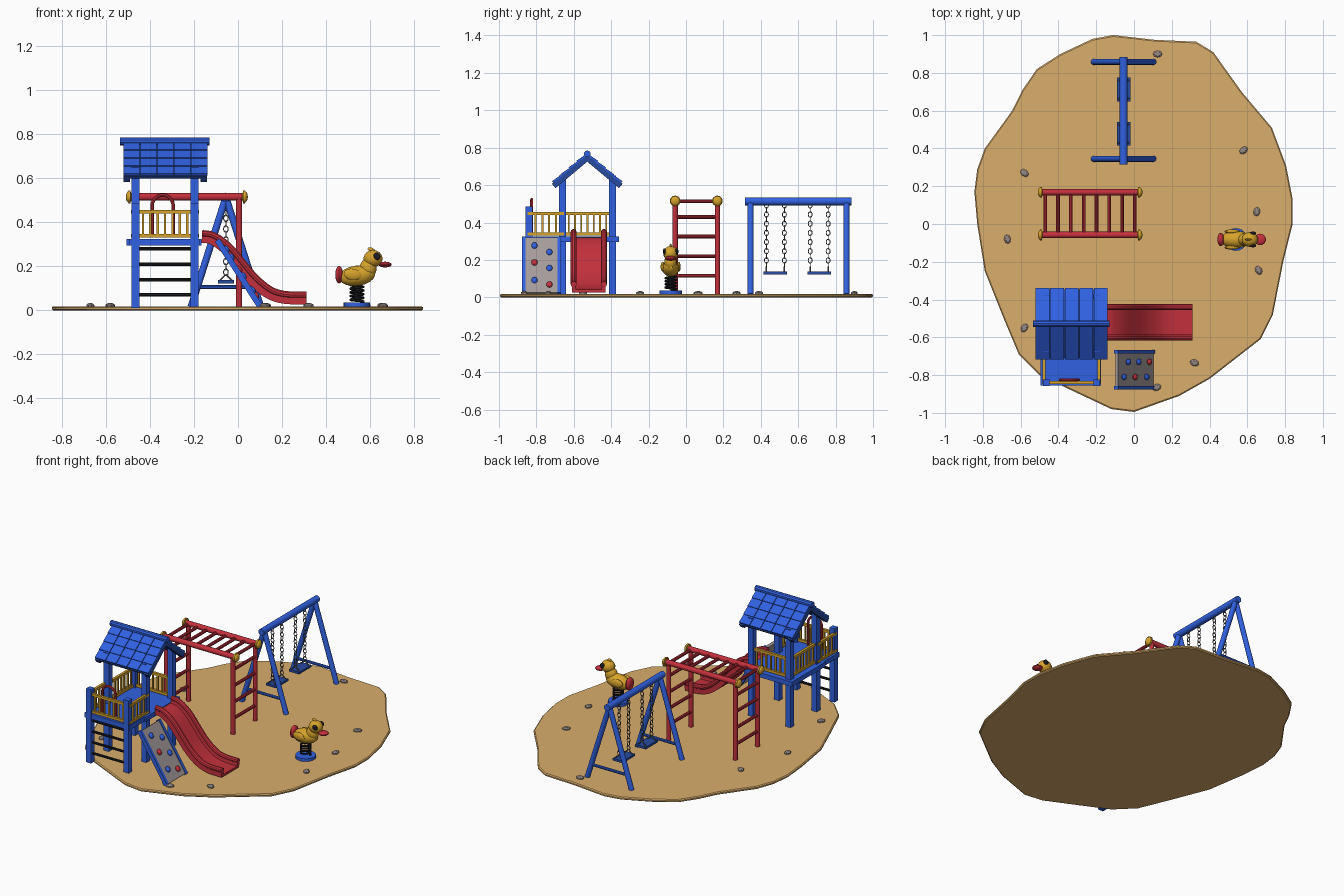
import bpy, bmesh, math
from math import sin, cos, pi, radians
from mathutils import Vector, Matrix

if "Cube" in bpy.data.objects:
    bpy.data.objects.remove(bpy.data.objects["Cube"])

COL = dict(sand=(.70, .42, .15), blue=(.03, .12, .75), red=(.55, .03, .045), yellow=(.68, .37, .025),
           black=(.012, .012, .016), panel=(.38, .33, .33), stone=(.3, .25, .23), navy=(.02, .07, .35),
           steel=(.16, .16, .18))
MATS = {}
for k, c in COL.items():
    MATS[k] = bpy.data.materials.new(k)
    MATS[k].diffuse_color = (*c, 1)


def finish(name, bm, mat, angle=35):
    bmesh.ops.recalc_face_normals(bm, faces=bm.faces)
    me = bpy.data.meshes.new(name)
    bm.to_mesh(me)
    bm.free()
    me.materials.append(MATS[mat])
    me.polygons.foreach_set("use_smooth", [True] * len(me.polygons))
    me.set_sharp_from_angle(angle=radians(angle))
    bpy.context.collection.objects.link(bpy.data.objects.new(name, me))


def box(bm, c, s, rot=None):
    m = Matrix.Translation(c) @ (rot or Matrix()) @ Matrix.Diagonal((*s, 1))
    bmesh.ops.create_cube(bm, size=1, matrix=m)


def ball(bm, c, r, rot=None, u=14, v=9):
    m = Matrix.Translation(c) @ (rot or Matrix()) @ Matrix.Diagonal((*r, 1))
    bmesh.ops.create_uvsphere(bm, u_segments=u, v_segments=v, radius=1, matrix=m)


def circle(r, n, cu=0, cv=0):
    return [(cu + r * cos(2 * pi * i / n), cv + r * sin(2 * pi * i / n)) for i in range(n)]


def sweep(bm, path, sec, side, closed=False):
    """Sweep a cross-section along a path; side is the section's first axis."""
    p = [Vector(q) for q in path]
    n, m, rings = len(p), len(sec), []
    for i in range(n):
        a, b = (p[i - 1], p[(i + 1) % n]) if closed else (p[max(i - 1, 0)], p[min(i + 1, n - 1)])
        t = (b - a).normalized()
        s = Vector(side)
        s = (s - t * s.dot(t)).normalized()
        w = t.cross(s)
        rings.append([bm.verts.new(p[i] + s * u + w * v) for u, v in sec])
    for i in range(n if closed else n - 1):
        A, B = rings[i], rings[(i + 1) % n]
        for j in range(m):
            bm.faces.new((A[j], A[(j + 1) % m], B[(j + 1) % m], B[j]))
    if not closed:
        bm.faces.new(rings[0])
        bm.faces.new(rings[-1])


def rod(bm, a, b, r, n=12):
    d = Vector(b) - Vector(a)
    sweep(bm, [a, b], circle(r, n), (0, 0, 1) if abs(d.z) < .5 * d.length else (0, 1, 0))


# sand island
OUT = [(-.11, 1), (.11, .975), (.33, .965), (.42, .91), (.57, .70), (.73, .51), (.805, .31), (.84, .13), (.84, 0),
       (.79, -.2), (.735, -.48), (.67, -.61), (.40, -.82), (.24, -.91), (0, -.995), (-.12, -.98), (-.29, -.90),
       (-.5, -.80), (-.61, -.69), (-.69, -.5), (-.79, -.25), (-.83, 0), (-.845, .17), (-.83, .29), (-.79, .40),
       (-.645, .6), (-.59, .71), (-.515, .82), (-.39, .90), (-.22, .98)]
bm = bmesh.new()
rings = [[bm.verts.new((x * k, y * k, z)) for x, y in OUT] for k, z in ((.993, 0), (1, .005), (1, .013), (.993, .018))]
for A, B in zip(rings, rings[1:]):
    for j in range(len(OUT)):
        bm.faces.new((A[j - 1], A[j], B[j], B[j - 1]))
bm.faces.new(rings[0])
bm.faces.new(rings[-1])
finish("sand_ground", bm, "sand")

# pebbles
bm = bmesh.new()
for i, (x, y) in enumerate([(.125, .90), (.58, .39), (.65, .065), (.66, -.245), (.32, -.735), (.12, -.865),
                            (-.58, -.55), (-.67, -.08), (-.58, .27)]):
    ball(bm, (x, y, .021), (.026, .019, .013), Matrix.Rotation(i * .7, 4, 'Z'), 8, 5)
finish("pebbles", bm, "stone", 20)

# tower posts and decks
XL, XR, YF, YM, YB = -.465, -.197, -.84, -.66, -.393
bm = bmesh.new()
for x in (XL, XR):
    for y, h in ((YF, .485), (YM, .65), (YB, .65)):
        box(bm, (x, y, h / 2 + .005), (.036, .036, h - .01))
finish("tower_posts", bm, "blue")
bm = bmesh.new()
box(bm, (-.335, -.53, .31), (.34, .345, .03))
box(bm, (-.335, -.775, .31), (.32, .16, .03))
finish("tower_decks", bm, "blue")

# ladder rungs
bm = bmesh.new()
for z in (.07, .14, .21, .28):
    rod(bm, (XL, YF, z), (XR, YF, z), .008, 8)
finish("ladder_rungs", bm, "black")

# railings
bm = bmesh.new()
for a, b, n in (((XL, YF), (XR, YF), 8), ((XL - .012, YF), (XL - .012, YM), 5), ((XR + .012, YF), (XR + .012, YM), 5),
                ((XL, YM), (XL, YB), 8), ((XL, YB), (XR, YB), 8)):
    A, B = Vector((*a, 0)), Vector((*b, 0))
    d = B - A
    for z in (.338, .448):
        box(bm, (A + B) / 2 + Vector((0, 0, z)), (abs(d.x) + .016, abs(d.y) + .016, .016))
    for i in range(1, n):
        box(bm, A + d * i / n + Vector((0, 0, .393)), (.01, .01, .11))
finish("railings", bm, "yellow")

# red arch handle on the front rail
bm = bmesh.new()
arc = [(-.342 + .048 * cos(a), -.825, .475 + .048 * sin(a)) for a in [pi * i / 12 for i in range(13)]]
sweep(bm, [(-.294, -.825, .33)] + arc + [(-.39, -.825, .33)], circle(.008, 8), (0, 1, 0))
finish("arch_handle", bm, "red")

# gable roof: rafters, boards, overlapping tiles, ridge
slabs, tiles = bmesh.new(), bmesh.new()
RY, RZ, L = -.528, .755, .235
ang = math.atan2(.15, .18)
for s in (-1, 1):
    rot = Matrix.Rotation(-s * ang, 4, 'X')
    at = lambda t, h: Vector((0, RY + s * (t * cos(ang) + h * sin(ang)), RZ - t * sin(ang) + h * cos(ang)))
    box(slabs, at(L / 2, -.003) + Vector((-.33, 0, 0)), (.375, L, .012), rot)
    for x in (-.505, -.155):
        box(slabs, at(L / 2, -.008) + Vector((x, 0, 0)), (.03, L + .01, .03), rot)
    for r in range(4):
        tilt = Matrix.Rotation(-s * (ang - .09), 4, 'X')
        for c in range(5):
            box(tiles, at(.03 + r * .057, .010) + Vector((-.33 + (c - 2) * .077, 0, 0)), (.073, .06, .010), tilt)
finish("roof_boards", slabs, "navy")
finish("roof_tiles", tiles, "blue")
bm = bmesh.new()
rod(bm, (-.535, RY, .767), (-.13, RY, .767), .018, 10)
finish("roof_ridge", bm, "blue")

# slide: trough with round side rails
ctrl = [Vector((x, -.52, z)) for x, z in ((-.21, .316), (-.165, .315), (-.12, .307), (-.06, .262), (0, .19),
                                         (.06, .12), (.135, .062), (.21, .039), (.31, .036), (.36, .036))]
path = []
for a, b, c, d in zip(ctrl, ctrl[1:], ctrl[2:], ctrl[3:]):
    for k in range(4):
        t = k / 4
        path.append(.5 * (2 * b + (c - a) * t + (2 * a - 5 * b + 4 * c - d) * t * t + (3 * b - a - 3 * c + d) * t ** 3))
path.append(ctrl[-2])
bm = bmesh.new()
sweep(bm, path, [(-.09, -.009), (-.09, .035), (-.072, .035), (-.068, .005), (.068, .005), (.072, .035), (.09, .035),
                 (.09, -.009)], (0, 1, 0))
for s in (-1, 1):
    sweep(bm, path, circle(.016, 10, s * .081, .034), (0, 1, 0))
finish("slide", bm, "red")

# climbing wall
top, bot = Vector((-.092, 0, .315)), Vector((.097, 0, .022))
d = bot - top
tilt = Matrix.Rotation(math.atan2(-d.z, d.x), 4, 'Y')
nrm = Vector((-d.z, 0, d.x)).normalized()
mid = (top + bot) / 2
bm = bmesh.new()
box(bm, mid + Vector((0, -.772, 0)), (d.length, .19, .016), tilt)
finish("climbing_panel", bm, "panel")
bm = bmesh.new()
for y in (-.867, -.677):
    box(bm, mid + Vector((0, y, 0)), (d.length + .01, .018, .026), tilt)
finish("climbing_rails", bm, "blue")
holds = dict(blue=[(-.81, .27), (-.81, .085), (-.73, .235), (-.73, .15)], red=[(-.81, .18), (-.73, .062)])
for col, pts in holds.items():
    bm = bmesh.new()
    for y, z in pts:
        ball(bm, top + d * ((.315 - z) / (.315 - .022)) + Vector((0, y, 0)) + nrm * .013, (.019, .017, .012), tilt, 10, 6)
    finish("climbing_holds_" + col, bm, col)

# monkey bars
bm, caps = bmesh.new(), bmesh.new()
Y0, Y1 = -.058, .168
for y in (Y0, Y1):
    rod(bm, (-.49, y, .515), (.025, y, .515), .017)
    for x in (-.47, .005):
        rod(bm, (x, y, .01), (x, y, .515), .014)
    for x, s in ((-.495, -1), (.03, 1)):
        rod(caps, (x - s * .008, y, .515), (x + s * .002, y, .515), .029, 14)
        ball(caps, (x, y, .515), (.015, .026, .026))
for x in (-.47, .005):
    for z in (.115, .22, .325, .43):
        rod(bm, (x, Y0, z), (x, Y1, z), .010, 10)
for i in range(8):
    x = -.47 + i * .475 / 7
    rod(bm, (x, Y0, .513), (x, Y1, .513), .010, 10)
finish("monkey_bars", bm, "red")
finish("monkey_bar_caps", caps, "yellow")

# swing frame
SX = -.055
bm = bmesh.new()
rod(bm, (SX, .315, .513), (SX, .885, .513), .021, 14)
for y in (.345, .858):
    for s in (-1, 1):
        rod(bm, (SX, y, .513), (SX + s * .158, y, .016), .016)
    rod(bm, (SX - .125, y, .105), (SX + .125, y, .105), .009, 10)
finish("swing_frame", bm, "blue")

# swing seats and chains
seats, chain = bmesh.new(), bmesh.new()
for y in (.478, .712):
    box(seats, (SX, y, .13), (.072, .125, .014))
    for cy in (y - .048, y + .048):
        for s in (-1, 1):
            rod(chain, (SX, cy, .163), (SX + s * .031, cy, .132), .004, 6)
        for k in range(14):
            z = .173 + k * .0245
            pts = [(cos(a) * .0105, sin(a) * .015) for a in [2 * pi * i / 12 for i in range(12)]]
            if k % 2:
                sweep(chain, [(SX, cy + u, z + v) for u, v in pts], circle(.0025, 5), (1, 0, 0), True)
            else:
                sweep(chain, [(SX + u, cy, z + v) for u, v in pts], circle(.0025, 5), (0, 1, 0), True)
finish("swing_seats", seats, "navy")
finish("swing_chains", chain, "steel")

# spring rider: base, coil, bird
DX, DY = .54, -.082
bm = bmesh.new()
rod(bm, (DX, DY, .012), (DX, DY, .036), .06, 24)
finish("rider_base", bm, "blue")
bm = bmesh.new()
sweep(bm, [(DX + .029 * cos(a), DY + .029 * sin(a), .04 + .075 * i / 80) for i, a in
           [(i, 2 * pi * 4.5 * i / 80) for i in range(81)]], circle(.006, 6), (0, 0, 1))
finish("rider_spring", bm, "black")
bm = bmesh.new()
ball(bm, (.54, DY, .157), (.085, .046, .046), Matrix.Rotation(-.12, 4, 'Y'))
ball(bm, (.59, DY, .19), (.04, .034, .045))
ball(bm, (.613, DY, .235), (.044, .04, .039))
for s in (-1, 1):
    ball(bm, (.52, DY + s * .042, .163), (.042, .012, .026), Matrix.Rotation(.15, 4, 'Y'))
ball(bm, (.605, DY, .275), (.018, .006, .010), Matrix.Rotation(.4, 4, 'Y'))
finish("rider_body", bm, "yellow")
bm = bmesh.new()
ball(bm, (.668, DY, .208), (.031, .031, .013))
ball(bm, (.459, DY, .162), (.018, .036, .04))
finish("rider_beak_and_tail", bm, "red")
bm = bmesh.new()
for s in (-1, 1):
    ball(bm, (.63, DY + s * .033, .245), (.017, .009, .017))
finish("rider_eyes", bm, "black")

for m in bpy.data.materials:
    if m.users and not m.is_grease_pencil:
        m.use_nodes = True
        m.node_tree.nodes["Principled BSDF"].inputs["Base Color"].default_value = m.diffuse_color
